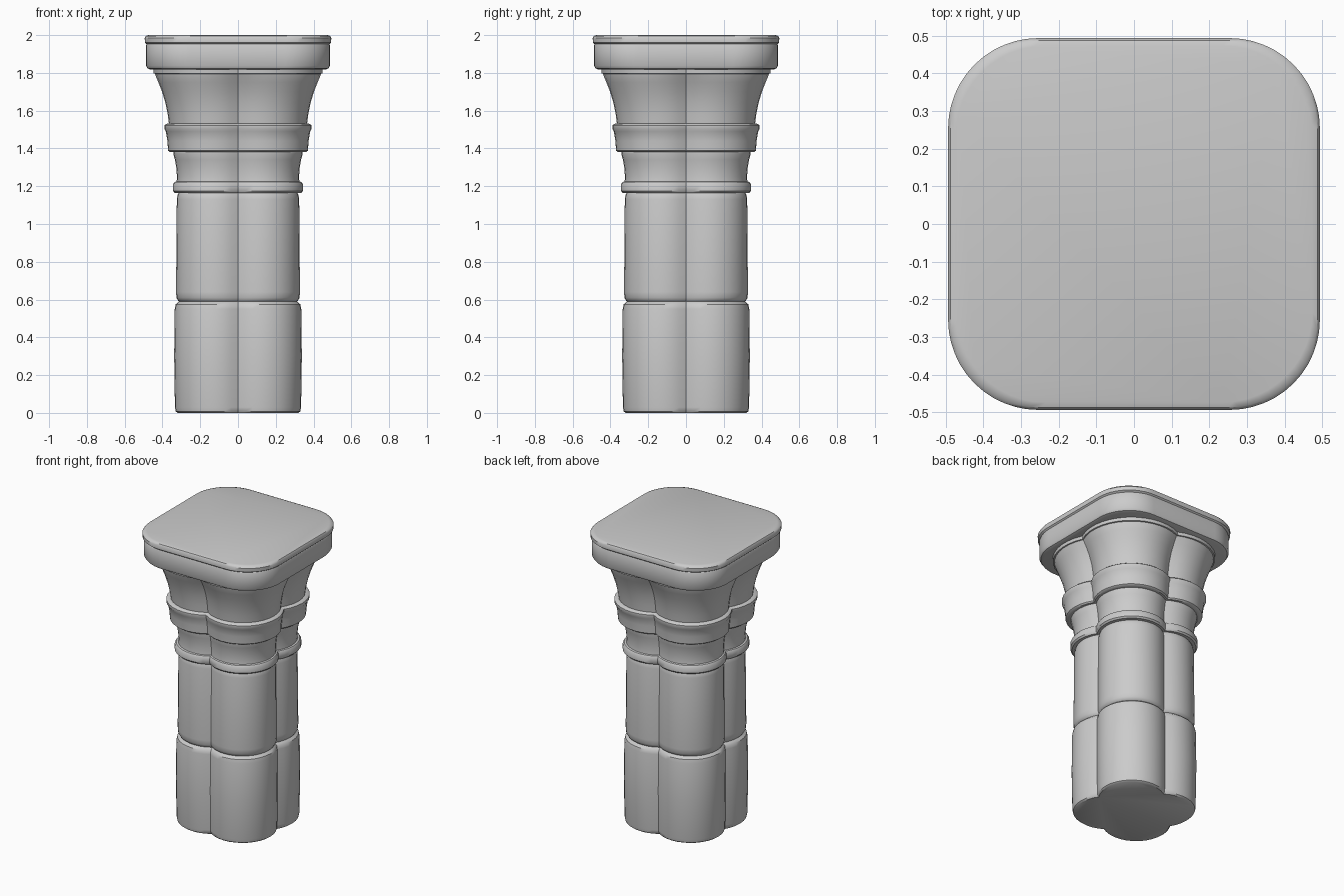
import bpy, bmesh
from math import sin, cos, pi, asin, radians, sqrt

if "Cube" in bpy.data.objects:
    bpy.data.objects.remove(bpy.data.objects["Cube"])

def clover(ext, spread=0.36, n=14):
    """Four-lobed outline: lobes on the diagonals, grooves on the axes."""
    a = ext * spread
    r = ext - a
    t0 = asin(a / r)
    pts = []
    for q in range(4):
        c, s = cos(q * pi / 2), sin(q * pi / 2)
        for i in range(n):
            t = -t0 + (pi / 2 + 2 * t0) * i / n
            x, y = a + r * cos(t), a + r * sin(t)
            pts.append((x * c - y * s, x * s + y * c))
    return pts

def rounded_square(half, radius=0.24, n=12):
    a = half - radius
    pts = []
    for q in range(4):
        c, s = cos(q * pi / 2), sin(q * pi / 2)
        for i in range(n + 1):
            t = pi / 2 * i / n
            x, y = a + radius * cos(t), a + radius * sin(t)
            pts.append((x * c - y * s, x * s + y * c))
    return pts

def stack(name, levels, outline, bottom=False, top=False):
    """Loft an outline through (z, half width, ...) levels."""
    bm = bmesh.new()
    rings = [[bm.verts.new((x, y, z)) for x, y in outline(*args)]
             for z, *args in levels]
    n = len(rings[0])
    for lo, hi in zip(rings, rings[1:]):
        for i in range(n):
            j = (i + 1) % n
            bm.faces.new((lo[i], lo[j], hi[j], hi[i]))
    if bottom:
        bm.faces.new(rings[0][::-1])
    if top:
        bm.faces.new(rings[-1])
    mesh = bpy.data.meshes.new(name)
    bm.to_mesh(mesh)
    bm.free()
    ob = bpy.data.objects.new(name, mesh)
    bpy.context.collection.objects.link(ob)
    bpy.context.view_layer.objects.active = ob
    bpy.ops.object.select_all(action='DESELECT')
    ob.select_set(True)
    bpy.ops.object.shade_smooth_by_angle(angle=radians(38))
    return ob

# Two clustered shaft blocks with a pinched joint between them
stack("lower_shaft", [(0, .32), (.008, .33), (.03, .334), (.3, .338), (.55, .335),
                      (.575, .33), (.585, .318), (.59, .312)], clover, bottom=True)
stack("upper_shaft", [(.59, .312), (.595, .318), (.61, .326), (.64, .328),
                      (1.13, .324), (1.155, .32), (1.165, .315)], clover)

# Lower ring and neck
stack("lower_ring", [(1.165, .315), (1.165, .335), (1.175, .344), (1.21, .344),
                     (1.222, .336), (1.225, .325)], clover)
stack("neck", [(1.225, .325), (1.25, .323), (1.3, .327), (1.34, .334),
               (1.37, .342), (1.38, .342)], clover)

# Wide ring
stack("upper_ring", [(1.38, .342), (1.38, .36), (1.388, .37), (1.44, .374), (1.49, .382),
                     (1.503, .39), (1.522, .39), (1.53, .38), (1.532, .366)], clover)

# Flaring bell with rim
stack("bell", [(1.532, .366, .36), (1.58, .372, .36), (1.64, .384, .36), (1.7, .402, .35),
               (1.75, .422, .33), (1.785, .437, .31), (1.795, .44, .3), (1.797, .448, .3),
               (1.82, .45, .3)], clover)

# Rounded square top slab
stack("top_slab", [(1.818, .465), (1.824, .48), (1.838, .487), (1.945, .487), (1.952, .484),
                   (1.96, .493), (1.985, .494), (1.995, .488), (2, .474)],
      rounded_square, bottom=True, top=True)
